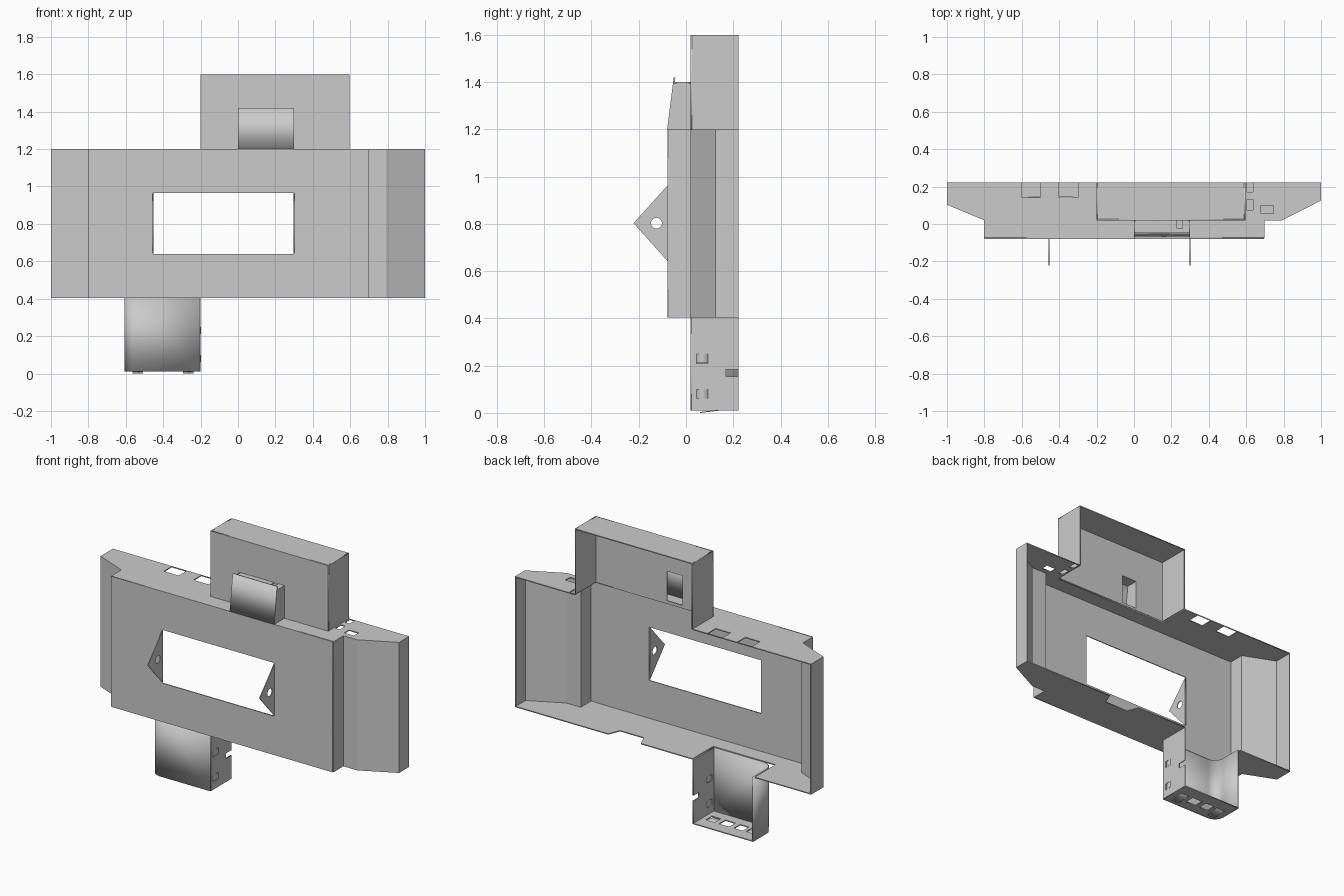
import bpy, bmesh, math
from mathutils import Matrix

if "Cube" in bpy.data.objects:
    bpy.data.objects.remove(bpy.data.objects["Cube"])

T = 0.006  # sheet thickness
AXES = {  # local (u, v, normal) -> world
    'XY': Matrix(((1, 0, 0, 0), (0, 1, 0, 0), (0, 0, 1, 0), (0, 0, 0, 1))),
    'XZ': Matrix(((1, 0, 0, 0), (0, 0, 1, 0), (0, 1, 0, 0), (0, 0, 0, 1))),
    'YZ': Matrix(((0, 0, 1, 0), (1, 0, 0, 0), (0, 1, 0, 0), (0, 0, 0, 1))),
}


def finish(name, bm):
    bmesh.ops.remove_doubles(bm, verts=bm.verts, dist=1e-5)
    bmesh.ops.recalc_face_normals(bm, faces=bm.faces)
    mesh = bpy.data.meshes.new(name)
    bm.to_mesh(mesh)
    bm.free()
    ob = bpy.data.objects.new(name, mesh)
    bpy.context.collection.objects.link(ob)
    return ob


def rect(u0, u1, v0, v1):
    return [(u0, v0), (u1, v0), (u1, v1), (u0, v1)]


def arc(cu, cv, r, a0, a1, n):
    return [(cu + r * math.cos(math.radians(a0 + (a1 - a0) * i / n)),
             cv + r * math.sin(math.radians(a0 + (a1 - a0) * i / n))) for i in range(n + 1)]


def sheet(name, plane, level, outline, holes=(), thick=T):
    """Flat plate with holes, centred on the given level of the plane."""
    cu = bpy.data.curves.new(name, 'CURVE')
    cu.dimensions, cu.fill_mode, cu.extrude = '2D', 'BOTH', thick / 2
    for loop in [outline, *holes]:
        sp = cu.splines.new('POLY')
        sp.points.add(len(loop) - 1)
        for p, (u, v) in zip(sp.points, loop):
            p.co = (u, v, 0, 1)
        sp.use_cyclic_u = True
    tmp = bpy.data.objects.new(name, cu)
    bpy.context.collection.objects.link(tmp)
    bpy.context.view_layer.update()
    mesh = bpy.data.meshes.new_from_object(tmp.evaluated_get(bpy.context.evaluated_depsgraph_get()))
    bm = bmesh.new()
    bm.from_mesh(mesh)
    bpy.data.objects.remove(tmp)
    bpy.data.curves.remove(cu)
    bpy.data.meshes.remove(mesh)
    bm.transform(AXES[plane] @ Matrix.Translation((0, 0, level)))
    return finish(name, bm)


def wall(name, path, z0, z1, smooth=False):
    """Folded upright wall following an open path seen from above."""
    bm = bmesh.new()
    lo = [bm.verts.new((x, y, z0)) for x, y in path]
    hi = [bm.verts.new((x, y, z1)) for x, y in path]
    for i in range(len(path) - 1):
        bm.faces.new((lo[i], lo[i + 1], hi[i + 1], hi[i]))
    ob = finish(name, bm)
    m = ob.modifiers.new('thickness', 'SOLIDIFY')
    m.thickness, m.offset, m.use_even_offset = T, 0, True
    if smooth:
        bpy.context.view_layer.objects.active = ob
        ob.select_set(True)
        bpy.ops.object.shade_smooth_by_angle(angle=math.radians(30))
        ob.select_set(False)
    return ob


B, F, M = 0.222, -0.076, 0.023   # back edge, front face, middle step
Z0, Z1 = 0.403, 1.2

# main housing: front plate with window and folded side walls
sheet('front_plate', 'XZ', F, rect(-0.8, 0.695, Z0, Z1), [rect(-0.455, 0.3, 0.64, 0.965)])
left = [(-0.8, F), (-0.8, M), (-0.997, 0.105), (-0.997, B)]
right = [(0.695, F), (0.695, M), (0.79, M), (0.997, 0.127), (0.997, B)]
wall('left_side_wall', left, Z0, Z1)
wall('right_side_wall', right, Z0, Z1)

# main housing: top and bottom plates, cut where the other boxes join
sheet('main_top', 'XY', Z1 - T / 2,
      left + [(-0.2, B), (-0.2, M), (0.595, M), (0.595, B)] + right[::-1],
      [rect(-0.6, -0.5, 0.142, B - 0.004), rect(-0.4, -0.3, 0.142, B - 0.004),
       rect(0.603, 0.635, 0.17, B - 0.004), rect(0.603, 0.635, 0.075, 0.13),
       rect(0.68, 0.745, 0.055, 0.1)])
sheet('main_bottom', 'XY', Z0 + T / 2,
      left + [(-0.62, B), (-0.62, M), (-0.2, M), (-0.2, B),
              (0.15, B), (0.18, 0.15), (0.34, 0.15), (0.37, B)] + right[::-1])

# window ears with round holes
for side, x in (('left', -0.455), ('right', 0.3)):
    sheet(f'{side}_window_ear', 'YZ', x, [(F, 0.64), (F, 0.965), (-0.222, 0.803)],
          [arc(-0.125, 0.803, 0.023, 0, 345, 23)], 0.005)

# upper box
sheet('upper_box_front', 'XZ', M, rect(-0.2, 0.595, Z1, 1.6), [rect(0.005, 0.11, 1.215, 1.395)])
for side, x in (('left', -0.197), ('right', 0.592)):
    sheet(f'upper_box_{side}_side', 'YZ', x, rect(M, B, Z1, 1.6))
sheet('upper_box_top', 'XY', 1.6 - T / 2, rect(-0.2, 0.595, M, B))

# small box with tilted lid
for side, x in (('left', 0.003), ('right', 0.297)):
    sheet(f'small_box_{side}_side', 'YZ', x, [(F, Z1), (M, Z1), (M, 1.4), (-0.052, 1.4)])
sheet('small_box_top', 'XY', 1.397, rect(0, 0.3, -0.052, M), [rect(0.23, 0.26, -0.025, 0.018)])
sheet('small_box_lid', 'YZ', 0.15, [(F - 0.004, Z1), (F + 0.003, Z1), (-0.045, 1.42), (-0.052, 1.42)],
      thick=0.3)
for side, x in (('left', 0.015), ('right', 0.285)):
    sheet(f'{side}_lid_hinge', 'YZ', x, rect(F, F + 0.012, Z1, 1.216), thick=0.026)

# lower leg: rounded front corner, slotted side, pierced floor
corner = arc(-0.54, M + 0.065, 0.065, 270, 180, 6)
wall('leg_wall', [(-0.203, M)] + corner + [(-0.605, B)], 0.01, Z0, smooth=True)
side_slots = [rect(0.045, 0.093, z, z + 0.04) for z in (0.06, 0.21)]
sheet('leg_slotted_side', 'YZ', -0.203,
      [(M, 0.01), (B, 0.01), (B, 0.153), (0.17, 0.153), (0.17, 0.184), (B, 0.184), (B, Z0), (M, Z0)],
      side_slots)
floor_slots = [rect(x, x + w, 0.085, 0.145) for x, w in
               ((-0.565, 0.06), (-0.485, 0.06), (-0.395, 0.07), (-0.295, 0.06))]
sheet('leg_floor', 'XY', 0.013, [(-0.2, B), (-0.2, M)] + corner + [(-0.605, B)], floor_slots)

# bent tabs beside the leg slots
for i, z in enumerate((0.06, 0.21)):
    sheet(f'leg_side_tab_{i + 1}', 'XY', z + 0.02,
          [(-0.202, 0.093), (-0.208, 0.045), (-0.204, 0.045), (-0.198, 0.093)], thick=0.038)
for i, x in enumerate((-0.535, -0.265)):
    sheet(f'leg_floor_tab_{i + 1}', 'YZ', x,
          [(0.06, 0.0), (0.145, 0.01), (0.145, 0.014), (0.06, 0.004)], thick=0.056)
